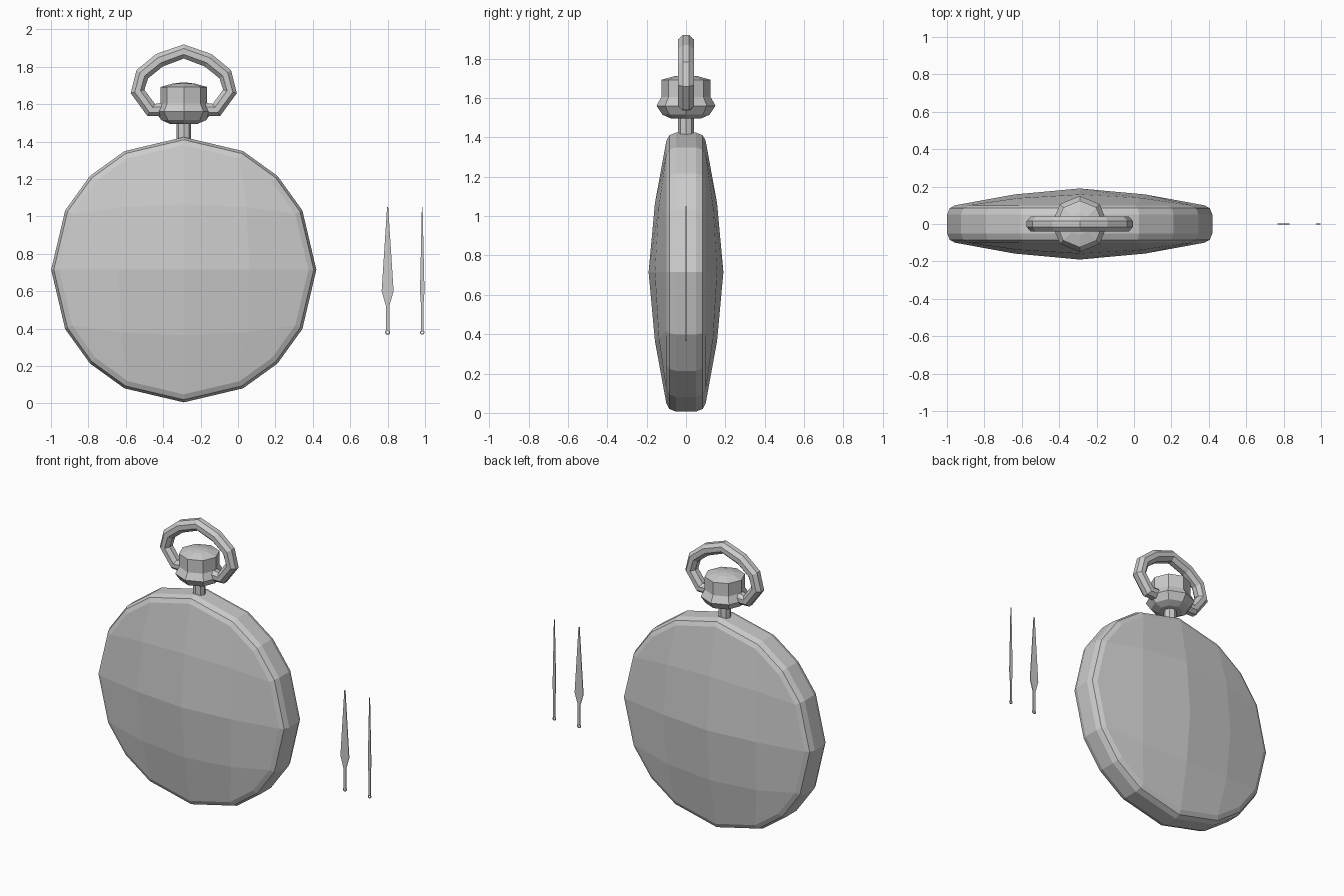
import bpy, bmesh
from math import cos, sin, pi, atan2, radians, hypot
from mathutils import Vector

if "Cube" in bpy.data.objects:
    bpy.data.objects.remove(bpy.data.objects["Cube"])

CX, CZ, R = -0.29, 0.715, 0.709


def make(name, verts, faces):
    me = bpy.data.meshes.new(name)
    me.from_pydata(verts, [], faces)
    bm = bmesh.new()
    bm.from_mesh(me)
    bmesh.ops.remove_doubles(bm, verts=bm.verts, dist=1e-5)
    bmesh.ops.recalc_face_normals(bm, faces=bm.faces)
    bm.to_mesh(me)
    bm.free()
    ob = bpy.data.objects.new(name, me)
    bpy.context.collection.objects.link(ob)
    return ob


# Case: 4 x 4 grid bulged into a disc on each side, joined by a bevelled rim
def disc_point(i, j):
    m = max(abs(i), abs(j))
    if m == 0:
        return 0.0, 0.0
    if m == 1:
        s = 0.35 if i * j == 0 else 0.335
        return i * s, j * s
    a = atan2(j, i)
    return 0.94 * R * cos(a), 0.94 * R * sin(a)


verts, faces = [], []
for side in (-1, 1):
    base = len(verts)
    for j in range(-2, 3):
        for i in range(-2, 3):
            x, z = disc_point(i, j)
            y = 0.10 + 0.09 * (1 - (hypot(x, z) / (0.94 * R)) ** 1.6)
            verts.append((CX + x, side * y, CZ + z))
    for j in range(4):
        for i in range(4):
            a = base + j * 5 + i
            faces.append((a, a + 1, a + 6, a + 5))
border = ([(2, j) for j in range(-2, 2)] + [(i, 2) for i in range(2, -2, -1)]
          + [(-2, j) for j in range(2, -2, -1)] + [(i, -2) for i in range(-2, 2)])
base = len(verts)
rim = [(0.94, -0.10), (0.98, -0.085), (1.0, -0.05), (1.0, 0.05), (0.98, 0.085), (0.94, 0.10)]
for s, y in rim:
    for i, j in border:
        a = atan2(j, i)
        verts.append((CX + s * R * cos(a), y, CZ + s * R * sin(a)))
for k in range(len(rim) - 1):
    for n in range(16):
        m = (n + 1) % 16
        faces.append((base + k * 16 + n, base + k * 16 + m,
                      base + k * 16 + 16 + m, base + k * 16 + 16 + n))
make("watch_case", verts, faces)


# Turned parts: eight-sided lathe around the stem axis
def lathe(name, profile, sides=8):
    vs = [(CX + r * cos(2 * pi * k / sides), r * sin(2 * pi * k / sides), z)
          for r, z in profile for k in range(sides)]
    fs = [(p * sides + k, p * sides + (k + 1) % sides,
           (p + 1) * sides + (k + 1) % sides, (p + 1) * sides + k)
          for p in range(len(profile) - 1) for k in range(sides)]
    fs += [tuple(range(sides)), tuple(range(len(vs) - sides, len(vs)))]
    return make(name, vs, fs)


lathe("stem", [(0.04, 1.38), (0.04, 1.52)])
lathe("collar", [(0.075, 1.495), (0.12, 1.515), (0.15, 1.56), (0.122, 1.61)])
lathe("crown_knob", [(0.125, 1.60), (0.125, 1.692), (0.06, 1.71), (0.02, 1.715)])

# Bow: eight-sided tube swept along a mirrored path
half = [(0.10, 1.572), (0.175, 1.57), (0.247, 1.668), (0.222, 1.76), (0.13, 1.835)]
path = [Vector((x, 0, z)) for x, z in half + [(0, 1.882)] + [(-x, z) for x, z in half[::-1]]]
verts, faces, S = [], [], 8
for n, p in enumerate(path):
    t = (path[min(n + 1, len(path) - 1)] - path[max(n - 1, 0)]).normalized()
    side = Vector((t.z, 0, -t.x))
    for k in range(S):
        a = 2 * pi * (k + 0.5) / S
        q = p + side * 0.041 * cos(a) + Vector((CX, 0.043 * sin(a), 0))
        verts.append(q)
for n in range(len(path) - 1):
    for k in range(S):
        m = (k + 1) % S
        faces.append((n * S + k, n * S + m, n * S + S + m, n * S + S + k))
faces += [tuple(range(S)), tuple(range(len(verts) - S, len(verts)))]
make("bow_ring", verts, faces)


# Hands: flat pointed blades with an eyelet at the foot
def hand(name, x, blade, eye):
    vs, fs = [], []
    for w, z in blade:
        vs += [(x - w, 0, z), (x + w, 0, z)]
    for n in range(len(blade) - 1):
        fs.append((2 * n, 2 * n + 1, 2 * n + 3, 2 * n + 2))
    b, sides = len(vs), 12
    for r in (eye, eye * 0.5):
        vs += [(x + r * cos(2 * pi * k / sides), 0, 0.38 + r * sin(2 * pi * k / sides))
               for k in range(sides)]
    for k in range(sides):
        m = (k + 1) % sides
        fs.append((b + k, b + m, b + sides + m, b + sides + k))
    ob = make(name, vs, fs)
    mod = ob.modifiers.new("thickness", 'SOLIDIFY')
    mod.thickness, mod.offset = 0.005, 0


hand("hour_hand", 0.80, [(0.010, 0.39), (0.010, 0.525), (0.032, 0.60), (0.003, 1.05)], 0.014)
hand("minute_hand", 0.985, [(0.007, 0.39), (0.007, 0.53), (0.012, 0.60), (0.002, 1.05)], 0.012)
